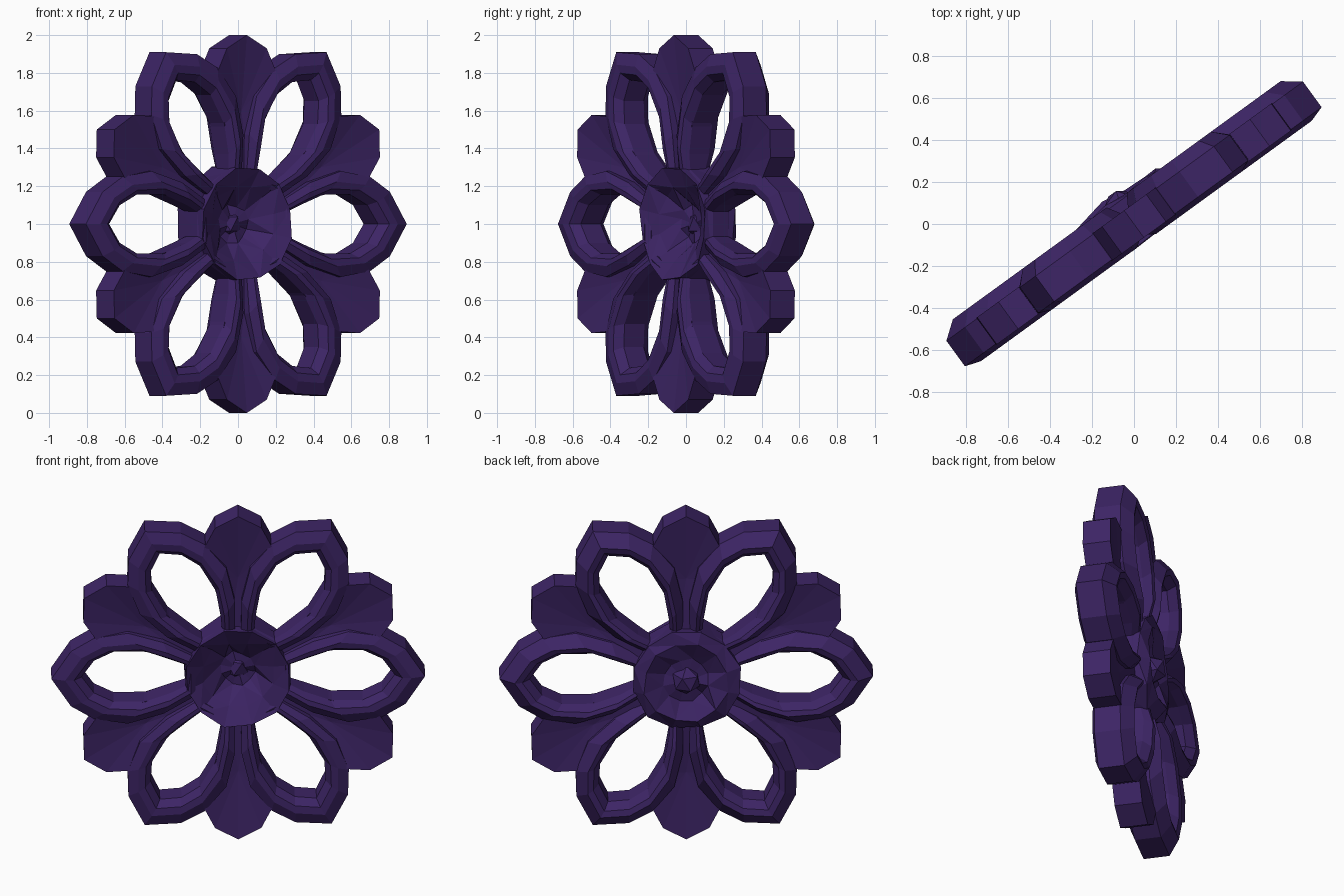
import bpy, bmesh, math, random
from mathutils import Matrix, Vector

random.seed(4)
cube = bpy.data.objects.get("Cube")
if cube:
    bpy.data.objects.remove(cube, do_unlink=True)

purple = bpy.data.materials.new("dark_purple")
purple.use_nodes = True
COLOUR = (0.046, 0.018, 0.13, 1)
purple.diffuse_color = COLOUR
purple.node_tree.nodes["Principled BSDF"].inputs["Base Color"].default_value = COLOUR

# The flower stands upright, turned about the vertical axis
PLACE = Matrix.Translation((0, 0, 1)) @ Matrix.Rotation(math.radians(36), 4, 'Z')


def finish(bm, name, angle=0):
    """Turn a part about the flower's axis, place it and make the object."""
    bmesh.ops.recalc_face_normals(bm, faces=bm.faces)
    bm.transform(PLACE @ Matrix.Rotation(-math.radians(angle), 4, 'Y'))
    mesh = bpy.data.meshes.new(name)
    bm.to_mesh(mesh)
    bm.free()
    mesh.materials.append(purple)
    obj = bpy.data.objects.new(name, mesh)
    bpy.context.collection.objects.link(obj)


def mirrored(half):
    """Close a half outline that starts on the axis."""
    return half + [(p[0], -p[1], *p[2:]) for p in reversed(half[1:])]


def bridge(bm, loops, closed):
    """Quads between neighbouring vertex loops."""
    n = len(loops[0])
    count = len(loops) if closed else len(loops) - 1
    for i in range(count):
        a, b = loops[i], loops[(i + 1) % len(loops)]
        for j in range(n):
            k = (j + 1) % n
            bm.faces.new((a[j], a[k], b[k], b[j]))


# Open petals: outer (r, side), inner (r, side)
RING = mirrored([(1.05, 0), (.94, .17), (.81, .25), (.62, .28), (.42, .22), (.24, .12)])
HOLE = mirrored([(.88, 0), (.81, .1), (.7, .155), (.52, .155), (.37, .1), (.295, .065)])
# Cross-section: (share from outer to inner, depth)
SECTION = [(0, -.075), (0, .075), (.5, .14), (.75, .13), (1, .08), (1, -.05), (.75, -.095), (.45, -.1)]


def open_petal(angle):
    bm = bmesh.new()
    loops = []
    for o, i in zip(RING, HOLE):
        deep = .75 if o[0] < .3 else 1
        loops.append([bm.verts.new((o[0] + (i[0] - o[0]) * t, d * deep, o[1] + (i[1] - o[1]) * t))
                      for t, d in SECTION])
    bridge(bm, loops, True)
    finish(bm, f"open_petal_{angle}", angle)


# Solid leaves: (r, side, front depth, back depth), thinning to a folded throat
LEAF = mirrored([(1.0, 0, -.08, .08), (.93, .13, -.08, .08), (.81, .19, -.08, .08),
                 (.6, .15, -.06, .07), (.28, .05, -.03, .07)])


def leaf(angle):
    bm = bmesh.new()
    front = [bm.verts.new((r, f, s)) for r, s, f, b in LEAF]
    back = [bm.verts.new((r, b, s)) for r, s, f, b in LEAF]
    bridge(bm, [front, back], False)
    for loop, depth in ((front, -.03), (back, .045)):
        fold = bm.verts.new((.6, depth, 0))
        for j, v in enumerate(loop):
            bm.faces.new((v, loop[(j + 1) % len(loop)], fold))
    finish(bm, f"leaf_{angle}", angle)


for step in range(6):
    open_petal(step * 60)
    leaf(step * 60 + 30)

# Hub: rugged plate with a straight rim, dished at the front, raised at the back
HUB = [(.1, .05), (.2, -.03), (.3, -.085), (.31, .11), (.24, .155), (.13, .1)]
bm = bmesh.new()
loops = []
for r, d in HUB:
    loop = []
    for j in range(12):
        a = math.radians(30 * j + 15)
        rr = r + random.uniform(-.008, .008)
        dd = d + random.uniform(-.02, .02)
        loop.append(bm.verts.new((rr * math.cos(a), dd, rr * math.sin(a))))
    loops.append(loop)
bridge(bm, loops, False)
for loop, depth in ((loops[0], .05), (loops[-1], .12)):
    centre = bm.verts.new((0, depth, 0))
    for j, v in enumerate(loop):
        bm.faces.new((v, loop[(j + 1) % len(loop)], centre))
bmesh.ops.triangulate(bm, faces=bm.faces)
finish(bm, "hub")

# Centre boss, showing on both faces
bm = bmesh.new()
bmesh.ops.create_icosphere(bm, subdivisions=1, radius=.085,
                           matrix=Matrix.Translation(Vector((0, .105, 0))))
finish(bm, "centre_boss")
